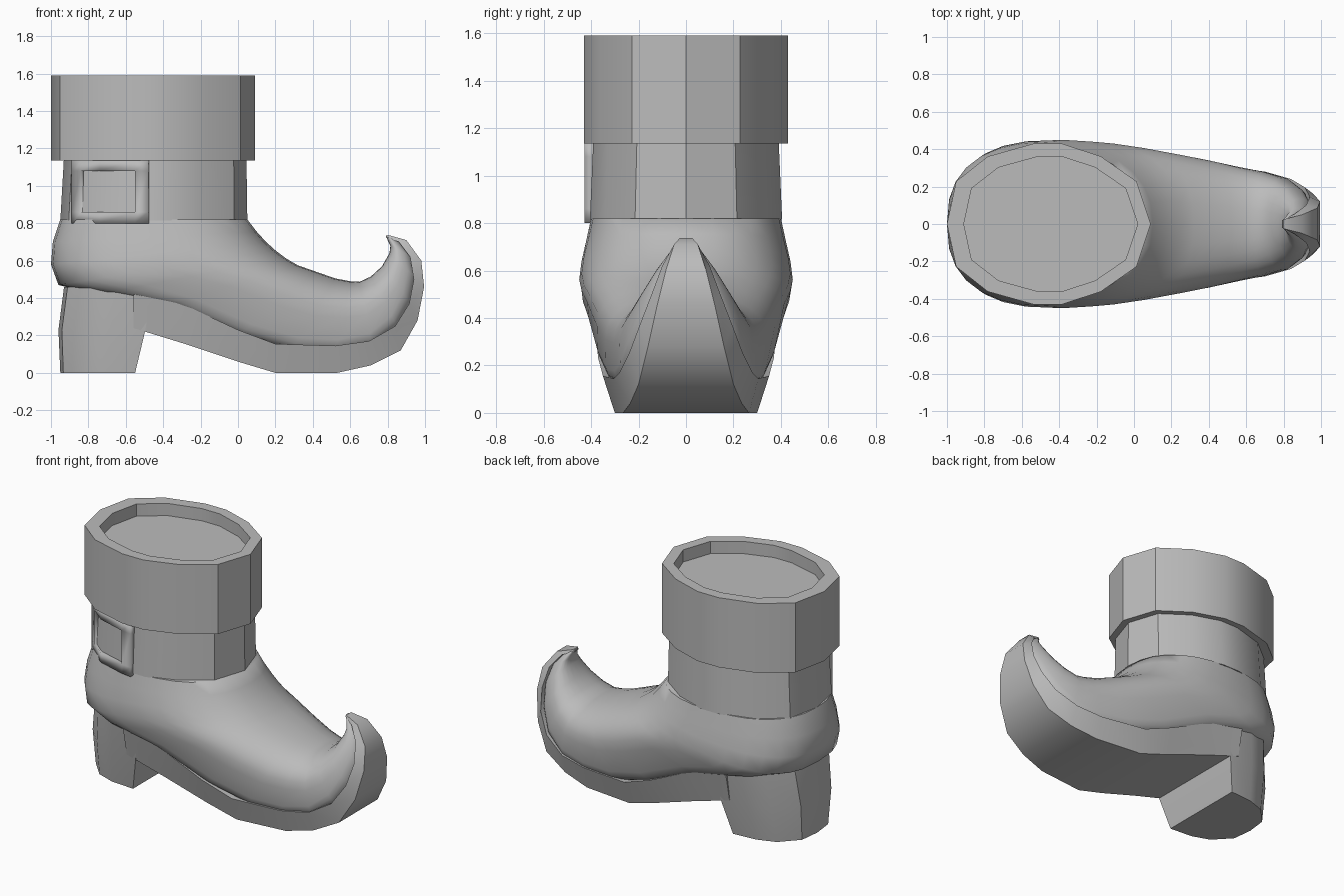
import bpy, bmesh, math
from mathutils import Vector

cube = bpy.data.objects.get("Cube")
if cube:
    bpy.data.objects.remove(cube)

grey = bpy.data.materials.new("grey")
grey.use_nodes = True
grey.diffuse_color = (0.5, 0.5, 0.5, 1)
grey.node_tree.nodes["Principled BSDF"].inputs["Base Color"].default_value = (0.5, 0.5, 0.5, 1)


def finish(name, bm, angle):
    bmesh.ops.recalc_face_normals(bm, faces=bm.faces)
    mesh = bpy.data.meshes.new(name)
    bm.to_mesh(mesh)
    bm.free()
    mesh.materials.append(grey)
    ob = bpy.data.objects.new(name, mesh)
    bpy.context.collection.objects.link(ob)
    bpy.ops.object.select_all(action='DESELECT')
    bpy.context.view_layer.objects.active = ob
    ob.select_set(True)
    bpy.ops.object.shade_smooth_by_angle(angle=math.radians(angle))
    return ob


def loft(name, rings, angle=35):
    """Skin a list of closed rings and cap both ends."""
    bm = bmesh.new()
    loops = [[bm.verts.new(p) for p in ring] for ring in rings]
    for a, b in zip(loops, loops[1:]):
        for i in range(len(a)):
            j = (i + 1) % len(a)
            bm.faces.new((a[i], a[j], b[j], b[i]))
    bm.faces.new(loops[0])
    bm.faces.new(loops[-1])
    return finish(name, bm, angle)


# Fourteen-sided leg outline, shared by the cuff and the ankle
HALF = [(-1, 0), (-.91, .53), (-.6, .84), (-.15, 1), (.13, 1), (.51, .84), (.86, .53), (1, 0)]
OUTLINE = HALF + [(x, -y) for x, y in reversed(HALF[1:-1])]


def leg_ring(x0, x1, half_y, z):
    c, h = (x0 + x1) / 2, (x1 - x0) / 2
    return [(c + x * h, y * half_y, z) for x, y in OUTLINE]


# Cuff with a recessed top
loft("cuff", [leg_ring(-.92, .02, .37, 1.135), leg_ring(-1, .09, .43, 1.135),
              leg_ring(-1, .09, .43, 1.59), leg_ring(-.91, .02, .36, 1.59),
              leg_ring(-.91, .02, .36, 1.51)])

# Ankle
loft("ankle", [leg_ring(-.95, .05, .405, .815), leg_ring(-.93, .045, .39, 1.16)])


# Upper: rings fanning from the collar round to the curled toe
def upper_ring(back, front, width, low_power, sides=28):
    mid = Vector((back[0] + front[0], 0, back[1] + front[1])) / 2
    axis = Vector((front[0] - back[0], 0, front[1] - back[1])) / 2
    ring = []
    for i in range(sides):
        t = 2 * math.pi * i / sides
        c, s = math.cos(t), math.sin(t)
        power = 2 / (low_power if c < 0 else 2.3)
        p = mid + axis * math.copysign(abs(c) ** power, c)
        p.y = width * math.copysign(abs(s) ** power, s)
        ring.append(p)
    return ring


UPPER = [  # lower point, upper point, half width, squareness of the lower side
    ((-.95, .82), (.05, .82), .40, 2.4),
    ((-.99, .70), (.10, .755), .42, 2.4),
    ((-1.0, .58), (.15, .70), .44, 2.5),
    ((-.96, .47), (.20, .655), .45, 2.8),
    ((-.76, .42), (.26, .61), .44, 4),
    ((-.41, .35), (.32, .575), .415, 5),
    ((-.01, .19), (.42, .54), .375, 6),
    ((.28, .11), (.52, .505), .34, 6),
    ((.52, .10), (.60, .49), .305, 6),
    ((.72, .13), (.65, .487), .28, 5),
    ((.86, .23), (.71, .515), .245, 4),
    ((.935, .36), (.77, .57), .195, 3),
    ((.96, .5), (.81, .64), .135, 2.6),
    ((.93, .62), (.815, .68), .085, 2.4),
    ((.86, .705), (.80, .71), .045, 2.2),
    ((.80, .733), (.79, .735), .02, 2),
]
loft("upper", [upper_ring(*row) for row in UPPER], 60)

# Sole: flared strip running from the heel up to the toe tip
SOLE = [  # welt point, welt half width, bottom point, bottom half width
    ((-.56, .43), .39, (-.56, .24), .35),
    ((-.30, .37), .385, (-.30, .16), .335),
    ((0, .23), .37, (0, .06), .315),
    ((.20, .155), .35, (.20, 0), .30),
    ((.52, .145), .305, (.53, 0), .265),
    ((.70, .17), .28, (.71, .04), .235),
    ((.84, .25), .24, (.87, .12), .20),
    ((.915, .37), .195, (.96, .28), .16),
    ((.94, .5), .145, (.995, .46), .12),
    ((.92, .62), .10, (.98, .6), .085),
    ((.86, .70), .055, (.90, .71), .05),
    ((.79, .725), .02, (.80, .738), .025),
]
loft("sole", [[(t[0], w, t[1]), (t[0], -w, t[1]), (b[0], -v, b[1]), (b[0], v, b[1])]
              for t, w, b, v in SOLE], 40)


# Heel block: rounded back, flat front
def heel_ring(back, front, half_y, z):
    shape = [(0, 0), (.04, .45), (.3, .82), (.6, .96), (1, 1)]
    side = [(back + (front - back) * u, half_y * v, z) for u, v in shape]
    return side + [(x, -y, z) for x, y, z in reversed(side[1:])]


loft("heel", [heel_ring(-.95, -.55, .30, 0), heel_ring(-.96, -.495, .35, .23),
              heel_ring(-.93, -.46, .39, .46)], 30)


# Buckle: square frame wrapped round the front of the ankle
def ankle_y(x):
    pts = [(-.44 + u * .495, v * .4) for u, v in HALF]
    for (x0, y0), (x1, y1) in zip(pts, pts[1:]):
        if x0 <= x <= x1:
            return y0 + (y1 - y0) * (x - x0) / (x1 - x0)
    return 0


bm = bmesh.new()
columns, rows = [-.89, -.84, -.74, -.55, -.48], [.80, .86, 1.08, 1.14]
grid = [[bm.verts.new((x, -ankle_y(x) - .028, z)) for x in columns] for z in rows]
for r in range(len(rows) - 1):
    for c in range(len(columns) - 1):
        if r == 1 and c in (1, 2):
            continue
        bm.faces.new((grid[r][c], grid[r][c + 1], grid[r + 1][c + 1], grid[r + 1][c]))
buckle = finish("buckle", bm, 30)
if buckle.data.polygons[0].normal.y > 0:
    buckle.data.flip_normals()
thick = buckle.modifiers.new("thickness", 'SOLIDIFY')
thick.thickness = .045
thick.offset = -1
